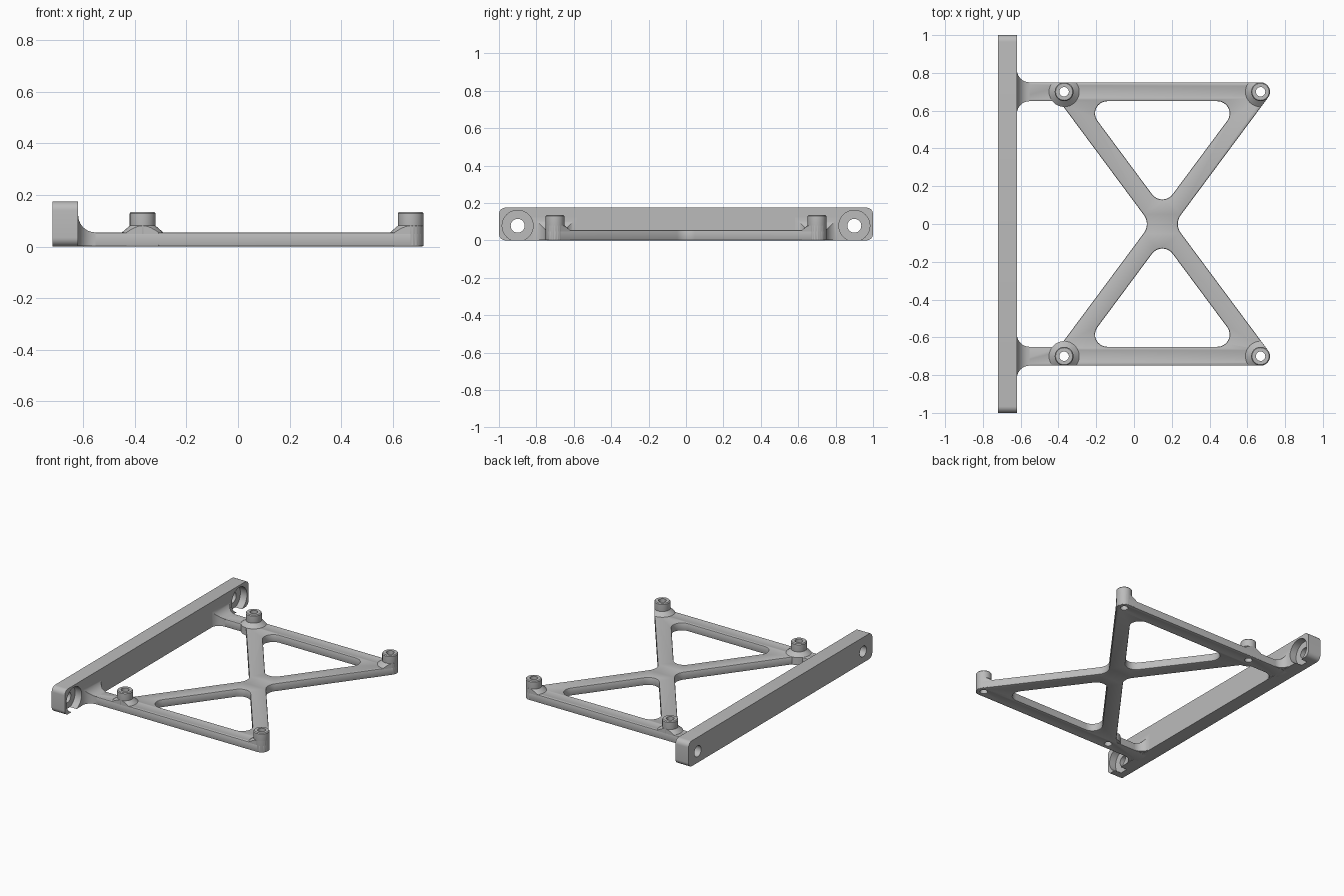
import bpy, bmesh
from math import sin, cos, pi, radians, sqrt
from mathutils import Vector, Matrix

cube = bpy.data.objects.get("Cube")
if cube:
    bpy.data.objects.remove(cube)

grey = bpy.data.materials.new("light_grey")
grey.use_nodes = True
grey.diffuse_color = (0.5, 0.5, 0.5, 1)
grey.node_tree.nodes["Principled BSDF"].inputs["Base Color"].default_value = (0.5, 0.5, 0.5, 1)

# Main dimensions
MID, BOSS_Y, HALF = 0.15, 0.7, 0.05      # bar centre, boss row, half bar width
LEFT, RIGHT = -0.37, 0.67                # boss columns
TOP = 0.055                              # frame thickness
RAIL_X0, RAIL_X1, RAIL_H = -0.72, -0.62, 0.175
SLOPE = (RIGHT - MID) / BOSS_Y           # diagonal, x per unit y
EDGE = HALF * sqrt(1 + SLOPE ** 2)       # diagonal half width measured along x


def finish(name, mesh):
    obj = bpy.data.objects.new(name, mesh)
    bpy.context.collection.objects.link(obj)
    mesh.materials.clear()
    mesh.materials.append(grey)
    bpy.ops.object.select_all(action='DESELECT')
    obj.select_set(True)
    bpy.context.view_layer.objects.active = obj
    bpy.ops.object.shade_smooth_by_angle(angle=radians(30))
    return obj


def from_bmesh(name, bm):
    bmesh.ops.recalc_face_normals(bm, faces=bm.faces)
    mesh = bpy.data.meshes.new(name)
    bm.to_mesh(mesh)
    bm.free()
    return finish(name, mesh)


def rounded(corners, steps=8):
    """Polygon of (x, y, radius) corners turned into a filleted outline."""
    out = []
    for i, (x, y, r) in enumerate(corners):
        p = Vector((x, y))
        if r == 0:
            out.append(p)
            continue
        a = (Vector(corners[i - 1][:2]) - p).normalized()
        b = (Vector(corners[(i + 1) % len(corners)][:2]) - p).normalized()
        half = a.angle(b) / 2
        c = p + (a + b).normalized() * r / sin(half)
        start = p + a * r / (sin(half) / cos(half)) - c
        end = p + b * r / (sin(half) / cos(half)) - c
        sweep = start.angle(end)
        for k in range(steps + 1):
            t = k / steps
            out.append(c + (start * sin((1 - t) * sweep) + end * sin(t * sweep)) / sin(sweep))
    return out


def circle(x, y, r, n=24):
    return [Vector((x + r * cos(2 * pi * k / n), y + r * sin(2 * pi * k / n))) for k in range(n)]


def slab(loops, thickness, bevel):
    """Filled outline with holes, softened along its rims, as a mesh."""
    cu = bpy.data.curves.new("outline", 'CURVE')
    cu.dimensions, cu.fill_mode = '2D', 'BOTH'
    cu.extrude = thickness / 2 - bevel
    cu.bevel_depth, cu.offset, cu.bevel_resolution = bevel, -bevel, 1
    for loop in loops:
        s = cu.splines.new('POLY')
        s.points.add(len(loop) - 1)
        for pt, p in zip(s.points, loop):
            pt.co = (p.x, p.y, 0, 1)
        s.use_cyclic_u = True
    tmp = bpy.data.objects.new("outline", cu)
    bpy.context.collection.objects.link(tmp)
    dg = bpy.context.evaluated_depsgraph_get()
    mesh = bpy.data.meshes.new_from_object(tmp.evaluated_get(dg))
    bpy.data.objects.remove(tmp)
    bm = bmesh.new()
    bm.from_mesh(mesh)
    bmesh.ops.remove_doubles(bm, verts=bm.verts, dist=1e-5)
    bmesh.ops.translate(bm, verts=bm.verts, vec=(0, 0, thickness / 2))
    return bm


def lathe(profile, n=32):
    """Closed (radius, z) profile spun about z."""
    bm = bmesh.new()
    rings = [[bm.verts.new((r * cos(2 * pi * k / n), r * sin(2 * pi * k / n), z))
              for k in range(n)] for r, z in profile]
    for i, ring in enumerate(rings):
        prev = rings[i - 1]
        for k in range(n):
            j = (k + 1) % n
            bm.faces.new((prev[k], prev[j], ring[j], ring[k]))
    return bm


# Flat frame: two arms, crossing diagonals, two triangular windows
inner, outer = BOSS_Y - HALF, BOSS_Y + HALF
upper = [(MID + EDGE, 0, 0.08),
         (MID + SLOPE * outer + EDGE, outer, HALF),
         (-0.66, outer, 0), (-0.66, inner, 0),
         (MID - SLOPE * inner - EDGE, inner, 0.03),
         (MID - EDGE, 0, 0.08)]
loops = [rounded(upper + [(x, -y, r) for x, y, r in reversed(upper[1:-1])])]
reach = SLOPE * inner - EDGE
for s in (1, -1):
    loops.append(rounded([(MID - reach, s * inner, 0.065), (MID + reach, s * inner, 0.065),
                          (MID, s * EDGE / SLOPE, 0.068)]))
    loops += [circle(x, s * BOSS_Y, 0.025) for x in (LEFT, RIGHT)]
from_bmesh("cross_frame", slab(loops, TOP, 0.007))

# Hollow bosses with sloped feet trimmed to the frame edge
diag = -math_angle if (math_angle := pi / 2 - 0) < 0 else None
down = -sin(1) * 0
tilt = Vector((1, -SLOPE)).angle(Vector((1, 0)))       # outward normal of the diagonal edge
for s, side in ((1, "back"), (-1, "front")):
    for x, end in ((LEFT, "inner"), (RIGHT, "outer")):
        place = Matrix.Translation((x, s * BOSS_Y, 0))
        bm = lathe([(0.025, 0.002), (0.048, 0.002), (0.05, 0.006), (0.05, 0.129),
                    (0.045, 0.135), (0.025, 0.135)])
        bm.transform(place)
        from_bmesh(f"{side}_{end}_boss", bm)

        bm = lathe([(0.04, 0.003), (0.08, 0.003), (0.08, TOP), (0.045, 0.085), (0.04, 0.085)])
        steps = 9 if end == "outer" else 1
        for k in range(steps):
            a = pi / 2 - k / 8 * (pi / 2 + tilt)
            n = Vector((cos(a), s * sin(a), 0))
            cut = bmesh.ops.bisect_plane(bm, geom=bm.verts[:] + bm.edges[:] + bm.faces[:],
                                         plane_co=n * (HALF - 0.0003), plane_no=n, clear_outer=True)
            rim = [e for e in cut["geom_cut"] if isinstance(e, bmesh.types.BMEdge)]
            bmesh.ops.holes_fill(bm, edges=rim)
        bm.transform(place)
        from_bmesh(f"{side}_{end}_boss_foot", bm)

# Flared fillets joining the arms to the rail
R = 0.067
for s, side in ((1, "back"), (-1, "front")):
    bm = bmesh.new()
    rings = []
    for k in range(-1, 11):
        t = max(k, 0) / 10 * pi / 2
        x = RAIL_X1 + R * (1 - cos(t)) - (0.02 if k < 0 else 0)
        g = R * (1 - sin(t))
        y0, y1 = s * (inner - g), s * (outer + g)
        rings.append([bm.verts.new((x, y, z)) for y, z in
                      ((y0, 0.003), (y1, 0.003), (y1, TOP + g), (y0, TOP + g))])
    for a, b in zip(rings, rings[1:]):
        for k in range(4):
            j = (k + 1) % 4
            bm.faces.new((a[k], a[j], b[j], b[k]))
    bm.faces.new(rings[0])
    bm.faces.new(rings[-1])
    from_bmesh(f"{side}_arm_fillet", bm)

# Mounting rail with rounded ends
c = 0.035
bm = slab([rounded([(-1, 0, c), (1, 0, c), (1, RAIL_H, c), (-1, RAIL_H, c)])],
          RAIL_X1 - RAIL_X0, 0)
bm.transform(Matrix(((0, 0, 1, RAIL_X0), (1, 0, 0, 0), (0, 1, 0, 0), (0, 0, 0, 1))))
rail = from_bmesh("mounting_rail", bm)

# Screw holes and open counterbores cut into the rail
cutters = []
for y in (0.9, -0.9):
    for r, x0 in ((0.037, RAIL_X0 - 0.05), (0.083, RAIL_X1 - 0.05)):
        depth = RAIL_X1 + 0.05 - x0
        bm = bmesh.new()
        bmesh.ops.create_cone(bm, cap_ends=True, segments=40, radius1=r, radius2=r, depth=depth,
                              matrix=Matrix.Translation((x0 + depth / 2, y, 0.078))
                              @ Matrix.Rotation(pi / 2, 4, 'Y'))
        tool = from_bmesh("rail_cutter", bm)
        mod = rail.modifiers.new("cut", 'BOOLEAN')
        mod.operation, mod.solver, mod.object = 'DIFFERENCE', 'EXACT', tool
        cutters.append(tool)
dg = bpy.context.evaluated_depsgraph_get()
result = bpy.data.meshes.new_from_object(rail.evaluated_get(dg))
for obj in cutters + [rail]:
    bpy.data.objects.remove(obj)
finish("mounting_rail", result)
